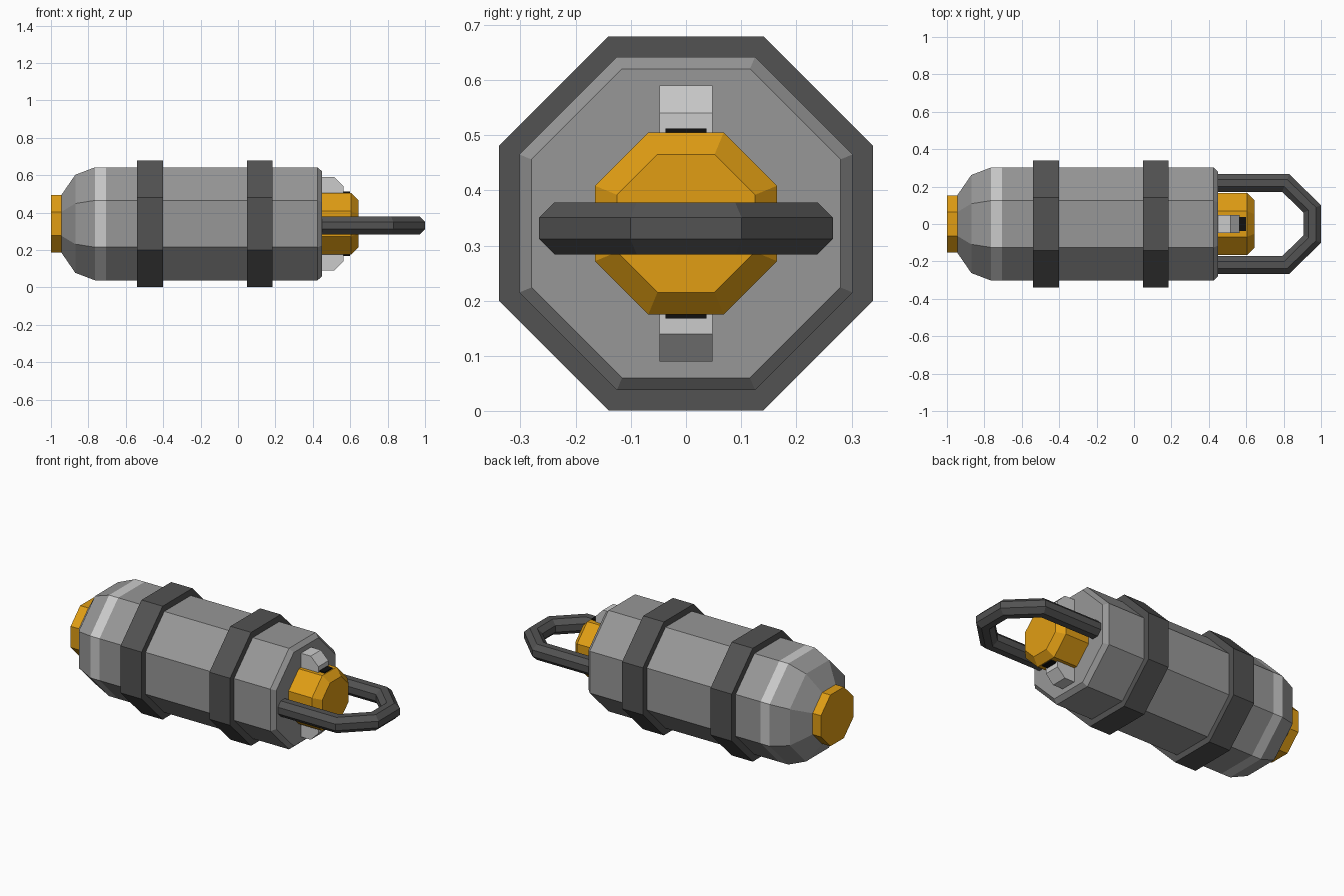
import bpy, bmesh, math
from mathutils import Vector

if "Cube" in bpy.data.objects:
    bpy.data.objects.remove(bpy.data.objects["Cube"])

CZ = 0.34  # height of the long axis


def material(name, r, g, b):
    m = bpy.data.materials.new(name)
    m.diffuse_color = (r, g, b, 1)
    m.use_nodes = True
    m.node_tree.nodes["Principled BSDF"].inputs["Base Color"].default_value = m.diffuse_color
    return m


GREY = material("grey", 0.31, 0.31, 0.31)
LIGHT = material("light_grey", 0.6, 0.6, 0.6)
DARK = material("dark_grey", 0.085, 0.085, 0.085)
GOLD = material("gold", 0.75, 0.34, 0.007)
BLACK = material("black", 0.005, 0.005, 0.005)


def finish(name, bm, *mats):
    bmesh.ops.recalc_face_normals(bm, faces=bm.faces)
    me = bpy.data.meshes.new(name)
    bm.to_mesh(me)
    bm.free()
    for m in mats:
        me.materials.append(m)
    ob = bpy.data.objects.new(name, me)
    bpy.context.collection.objects.link(ob)
    return ob


def skin(bm, rings):
    """Bridge consecutive vertex rings and cap both ends."""
    loops = [[bm.verts.new(p) for p in r] for r in rings]
    n = len(loops[0])
    for a, b in zip(loops, loops[1:]):
        for i in range(n):
            j = (i + 1) % n
            bm.faces.new((a[i], a[j], b[j], b[i]))
    bm.faces.new(loops[0])
    bm.faces.new(loops[-1])


def octagon(apothem):
    r = apothem / math.cos(math.pi / 8)
    return [(r * math.cos(math.pi * (k + 0.5) / 4), r * math.sin(math.pi * (k + 0.5) / 4))
            for k in range(8)]


def lathe(name, profile, *mats):
    """Octagonal solid along x from (x, apothem) stations."""
    bm = bmesh.new()
    skin(bm, [[(x, y, CZ + z) for y, z in octagon(a)] for x, a in profile])
    return finish(name, bm, *mats)


def extrude_xz(name, pts, half_width, mat):
    bm = bmesh.new()
    skin(bm, [[(x, y, z) for x, z in pts] for y in (-half_width, half_width)])
    return finish(name, bm, mat)


# Main casing with a light painted stripe near the rear
body = lathe("body", [(-0.945, 0.153), (-0.87, 0.262), (-0.765, 0.302), (-0.705, 0.302),
                      (0.425, 0.302), (0.45, 0.28)], GREY, LIGHT)
for f in body.data.polygons:
    if -0.75 < f.center.x < -0.72:
        f.material_index = 1

# Raised bands
for name, x0, x1 in (("rear_band", -0.54, -0.40), ("front_band", 0.048, 0.185)):
    lathe(name, [(x0, 0.339), (x1, 0.339)], DARK)

# Gold end pieces
lathe("rear_cap", [(-1.0, 0.153), (-0.94, 0.153)], GOLD)
lathe("front_plug", [(0.44, 0.165), (0.605, 0.165), (0.645, 0.125)], GOLD)

# Clips and pins above and below the plug
for name, s in (("upper", 1), ("lower", -1)):
    clip = [(0.44, 0.15), (0.44, 0.25), (0.515, 0.25), (0.565, 0.20), (0.565, 0.15)]
    extrude_xz(name + "_clip", [(x, CZ + s * z) for x, z in clip], 0.048, LIGHT)
    pin = [(0.55, 0.15), (0.55, 0.172), (0.60, 0.172), (0.60, 0.15)]
    extrude_xz(name + "_pin", [(x, CZ + s * z) for x, z in pin], 0.037, BLACK)

# Carrying handle: octagonal tube swept along a mitred path
half = [(0.44, 0.219), (0.811, 0.219), (0.953, 0.081)]
path = [Vector((x, y, 0.331)) for x, y in half + [(x, -y) for x, y in reversed(half)]]
rings = []
for i, p in enumerate(path):
    d_in = (p - path[i - 1]).normalized() if i else (path[1] - p).normalized()
    d_out = (path[i + 1] - p).normalized() if i < len(path) - 1 else d_in
    t = (d_in + d_out).normalized()
    side = Vector((-t.y, t.x, 0)) / t.dot(d_in)
    rings.append([p + side * u + Vector((0, 0, v)) for u, v in octagon(0.047)])
bm = bmesh.new()
skin(bm, rings)
finish("handle", bm, DARK)
